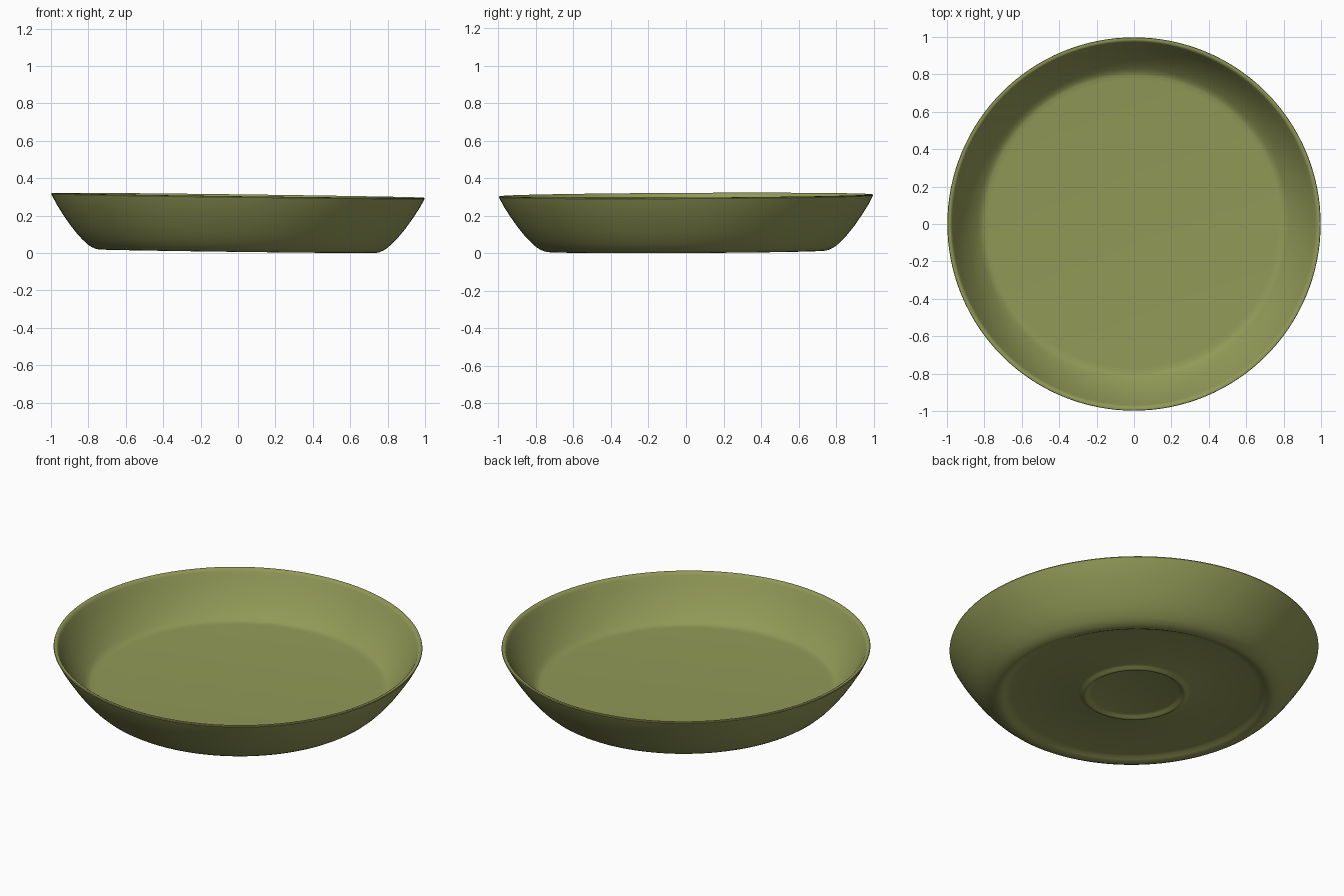
import bpy, bmesh, math
from mathutils import Matrix, Vector

if "Cube" in bpy.data.objects:
    bpy.data.objects.remove(bpy.data.objects["Cube"])

# glaze colour
mat = bpy.data.materials.new("olive green")
mat.diffuse_color = (0.285, 0.32, 0.095, 1)
mat.use_nodes = True
mat.node_tree.nodes["Principled BSDF"].inputs["Base Color"].default_value = mat.diffuse_color

# half section: underside centre -> centre ring -> foot -> wall -> rim -> inner floor
profile = [
    (0, 0.02), (0.235, 0.02), (0.25, 0.015), (0.262, 0.006), (0.27, 0.004),
    (0.278, 0.006), (0.29, 0.015), (0.305, 0.02),
    (0.67, 0.02), (0.69, 0.017), (0.71, 0.007), (0.725, 0.001), (0.74, 0.0),
    (0.757, 0.003), (0.78, 0.013), (0.80, 0.026), (0.83, 0.053), (0.86, 0.085),
    (0.90, 0.135), (0.94, 0.193), (0.97, 0.24), (0.99, 0.277), (0.998, 0.293),
    (0.996, 0.298), (0.985, 0.299), (0.977, 0.295), (0.97, 0.283),
    (0.95, 0.243), (0.92, 0.193), (0.89, 0.15), (0.86, 0.113), (0.83, 0.083),
    (0.81, 0.067), (0.795, 0.062), (0.77, 0.06), (0, 0.06),
]

# spin the section into the dish
bm = bmesh.new()
verts = [bm.verts.new((r, 0, z)) for r, z in profile]
edges = [bm.edges.new(p) for p in zip(verts, verts[1:])]
bmesh.ops.spin(bm, geom=verts + edges, cent=(0, 0, 0), axis=(0, 0, 1),
               angle=2 * math.pi, steps=128, use_duplicate=False)
bmesh.ops.remove_doubles(bm, verts=bm.verts[:], dist=1e-4)
bmesh.ops.recalc_face_normals(bm, faces=bm.faces[:])

# the dish leans very slightly to the right and front, then rests on the ground
tilt = Matrix.Rotation(0.0127, 4, 'Y') @ Matrix.Rotation(0.005, 4, 'X')
bmesh.ops.transform(bm, matrix=tilt, verts=bm.verts[:])
low = min(v.co.z for v in bm.verts)
mid = [(min(v.co[i] for v in bm.verts) + max(v.co[i] for v in bm.verts)) / 2 for i in (0, 1)]
bmesh.ops.translate(bm, vec=Vector((-mid[0], -mid[1], -low)), verts=bm.verts[:])

mesh = bpy.data.meshes.new("dish")
bm.to_mesh(mesh)
bm.free()
mesh.materials.append(mat)
dish = bpy.data.objects.new("dish", mesh)
bpy.context.collection.objects.link(dish)
bpy.context.view_layer.objects.active = dish
dish.select_set(True)
bpy.ops.object.shade_smooth_by_angle(angle=math.radians(40))
